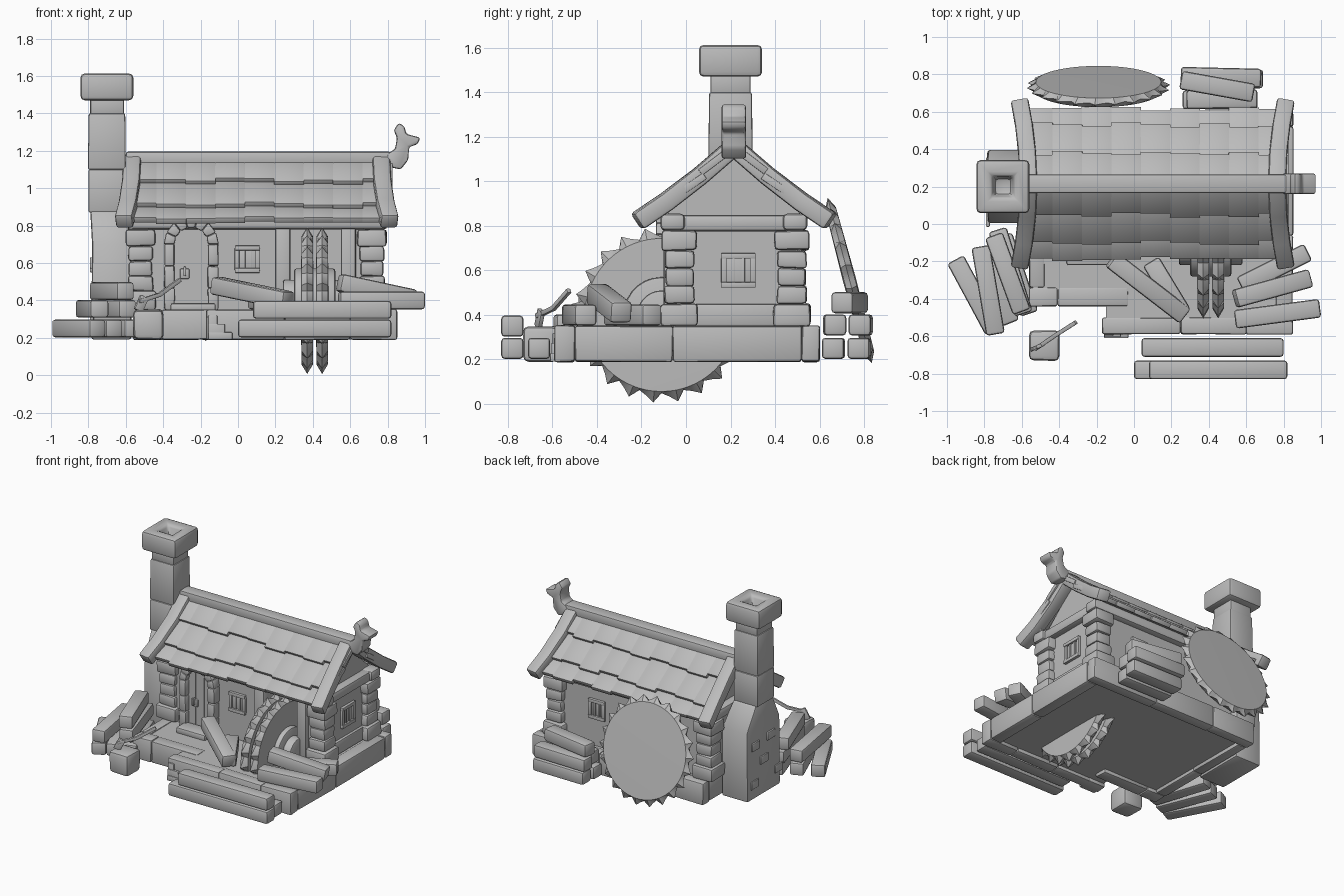
import bpy, bmesh, math, random
from mathutils import Vector, Matrix

random.seed(4)
if "Cube" in bpy.data.objects:
    bpy.data.objects.remove(bpy.data.objects["Cube"])

clay = bpy.data.materials.new("plain_grey")
clay.use_nodes = True
GREY = (0.5, 0.5, 0.5, 1)
clay.diffuse_color = GREY
clay.node_tree.nodes["Principled BSDF"].inputs["Base Color"].default_value = GREY
parts = []


def finish(name, bm, bevel=0.0):
    """Soften the edges, centre the origin and link the part."""
    bmesh.ops.recalc_face_normals(bm, faces=bm.faces)
    if bevel:
        edges = [e for e in bm.edges if e.calc_face_angle(0) > 0.5]
        bmesh.ops.bevel(bm, geom=edges, offset=bevel, segments=2, profile=0.5,
                        affect='EDGES', clamp_overlap=True)
    mid = sum((v.co for v in bm.verts), Vector()) / len(bm.verts)
    bmesh.ops.translate(bm, verts=bm.verts, vec=-mid)
    mesh = bpy.data.meshes.new(name)
    bm.to_mesh(mesh)
    bm.free()
    mesh.materials.append(clay)
    ob = bpy.data.objects.new(name, mesh)
    ob.location = mid
    bpy.context.collection.objects.link(ob)
    parts.append(ob)
    return ob


def block(name, x, y, z, bevel=0.015, jitter=0.0):
    """Box from three (low, high) ranges, optionally a little uneven."""
    bm = bmesh.new()
    bmesh.ops.create_cube(bm, size=1)
    for v in bm.verts:
        v.co = Vector([r[0] if c < 0 else r[1] for c, r in zip(v.co, (x, y, z))])
        v.co += Vector([random.uniform(-jitter, jitter) for _ in range(3)])
    return finish(name, bm, bevel)


def beam(name, points, w, h, bevel=0.015):
    """Rectangular timber swept along a path."""
    pts = [Vector(p) for p in points]
    bm, rings = bmesh.new(), []
    for i, p in enumerate(pts):
        d = (pts[min(i + 1, len(pts) - 1)] - pts[max(i - 1, 0)]).normalized()
        side = d.cross(Vector((0, 0, 1))).normalized()
        up = side.cross(d)
        rings.append([bm.verts.new(p + side * a * w / 2 + up * b * h / 2)
                      for a, b in ((-1, -1), (1, -1), (1, 1), (-1, 1))])
    for r, s in zip(rings, rings[1:]):
        for k in range(4):
            bm.faces.new((r[k], r[k - 1], s[k - 1], s[k]))
    bm.faces.new(rings[0])
    bm.faces.new(rings[-1])
    return finish(name, bm, bevel)


def prism(name, outline, axis, low, high, bevel=0.0):
    """Extrude a flat outline along x, y or z."""
    bm = bmesh.new()
    def place(p, t):
        c = list(p)
        c.insert(axis, t)
        return c
    face = bm.faces.new([bm.verts.new(place(p, low)) for p in outline])
    out = bmesh.ops.extrude_face_region(bm, geom=[face])
    move = Vector((0, 0, 0))
    move[axis] = high - low
    bmesh.ops.translate(bm, vec=move,
                        verts=[g for g in out["geom"] if isinstance(g, bmesh.types.BMVert)])
    return finish(name, bm, bevel)


def saw_blade(name, centre, radius, rot, thick=0.06, teeth=22):
    """Toothed disc, thick in the middle and sharp at the rim."""
    bm = bmesh.new()
    n = teeth * 3
    rim, faces = [], ([], [])
    for i in range(n):
        a = math.tau * i / n
        r = radius * (0.89, 0.93, 1.0)[i % 3]
        rim.append(bm.verts.new((r * math.cos(a), r * math.sin(a), 0)))
        for ring, s in zip(faces, (-1, 1)):
            q = radius * 0.87
            ring.append(bm.verts.new((q * math.cos(a), q * math.sin(a), s * thick / 2)))
    for ring, s in zip(faces, (-1, 1)):
        hub = bm.verts.new((0, 0, s * thick * 0.6))
        for i in range(n):
            bm.faces.new((ring[i - 1], ring[i], hub))
            bm.faces.new((rim[i - 1], rim[i], ring[i], ring[i - 1]))
    bmesh.ops.transform(bm, matrix=Matrix.Translation(centre) @ rot, verts=bm.verts)
    return finish(name, bm)


def hub(name, x0, x1, radius):
    ring = [(-0.11 + radius * math.cos(math.tau * i / 28),
             0.4 + radius * math.sin(math.tau * i / 28)) for i in range(28)]
    prism(name, ring, 0, x0, x1, 0.012)


# Stone platform: floor slab with a rim of stones
prism("floor_slab", [(-.54, -.41), (-.15, -.41), (-.15, -.55), (.82, -.55),
                     (.82, .57), (-.54, .57)], 2, .215, .345)
def stone_row(name, cuts, fixed, along_x):
    for a, b in zip(cuts, cuts[1:]):
        x, y = ((a, b), fixed) if along_x else (fixed, (a, b))
        block(name, x, y, (.19, .352), .012, .003)
stone_row("front_stone", (-.56, -.41, -.03), (-.44, -.34), True)
stone_row("front_step_stone", (-.17, .25, .6, .85), (-.59, -.5), True)
stone_row("back_stone", (-.56, -.2, .3, .85), (.52, .6), True)
stone_row("right_stone", (-.5, -.06, .52), (.76, .85), False)
stone_row("left_stone", (-.34, .05, .52), (-.56, -.48), False)
for i in range(3):
    block("stair_step", (-.16, -.11 + i * .04), (-.6 - i * .005, -.5),
          (.19, .32 - i * .045), .006)

# House walls, with a bay left open for the saw
block("left_wall", (-.55, .28), (-.07, .5), (.34, .85), 0)
block("right_wall", (.56, .735), (-.07, .5), (.34, .85), 0)
block("bay_wall", (.28, .56), (.2, .5), (.34, .85), 0)
for x in (.24, .59):
    block("bay_post", (x - .04, x + .04), (-.1, 0), (.35, .82), .012)
prism("gable", [(-.1, .84), (.53, .84), (.215, 1.12)], 0, -.53, .72)
block("right_sill", (.72, .755), (.02, .42), (.35, .45), .01)

# Stacked corner pillars
levels = (.35, .45, .53, .61, .69, .78)
for cx in (-.52, .715):
    for cy in (-.03, .475):
        for i, (lo, hi) in enumerate(zip(levels, levels[1:])):
            r = (.083, .067, .063, .066, .079)[i]
            block("pillar_stone", (cx - r, cx + r), (cy - r, cy + r),
                  (lo, hi), .016, .004)

# Wall-top beams
for y in (-.06, .49):
    block("long_beam", (-.58, .8), (y - .055, y + .055), (.78, .855), .02)
for x in (-.53, .72):
    block("end_beam", (x - .06, x + .06), (-.11, .54), (.775, .85), .02)

# Windows: pane, surround and bars, on a wall facing the given direction
def window(pos, w, h, angle):
    turn = Matrix.Translation(pos) @ Matrix.Rotation(angle, 4, 'Z')
    bars = [(0, 0, w, h, .004)]
    bars += [(0, s * h / 2, w * 1.2, .025, .02) for s in (-1, 1)]
    bars += [(s * w / 2, 0, .025, h, .016) for s in (-1, 1)]
    bars += [(s * w / 6, 0, .015, h, .012) for s in (-1, 1)]
    for x, z, a, b, depth in bars:
        ob = block("window_bar", (x - a / 2, x + a / 2), (-depth, .01),
                   (z - b / 2, z + b / 2), .003)
        ob.matrix_world = turn @ Matrix.Translation(ob.location)
window((.05, -.07, .62), .11, .12, 0)
window((.735, .235, .6), .13, .13, math.pi / 2)
window((.38, .5, .62), .11, .12, math.pi)

# Arched door with stone surround
DX, DZ = -.25, .7
arch = [(DX + .1 * math.cos(math.pi * i / 12), DZ + .1 * math.sin(math.pi * i / 12))
        for i in range(13)]
prism("door", arch + [(DX - .1, .35), (DX + .1, .35)], 1, -.095, -.06)
for i in range(7):
    a, b = math.pi * i / 7, math.pi * (i + 1) / 7
    prism("arch_stone", [(DX + r * math.cos(t), DZ + r * math.sin(t)) for r, t in
                         ((.09, a), (.148, a), (.148, b), (.09, b))], 1, -.135, -.06, .01)
for s in (-1, 1):
    for i in range(3):
        x = DX + s * .117
        z = .35 + i * .117
        block("jamb_stone", (x - .028, x + .028), (-.135, -.06), (z, z + .117), .01, .003)
for s in (-1, 1):
    block("door_groove_strip", (DX + s * .035 - .004, DX + s * .035 + .004),
          (-.1, -.09), (.36, .77), 0)
block("door_lock", (-.31, -.26), (-.11, -.09), (.515, .57), .006)
block("door_handle", (-.292, -.278), (-.125, -.1), (.53, .58), .004)
block("door_step", (-.36, -.12), (-.22, -.1), (.34, .385), .01)

# Roof boards in three overlapping courses on both slopes
def slope(t, side, lift=0.0):
    return .215 + side * .395 * t, 1.15 - .36 * t + .05 * t * t + lift
for side in (-1, 1):
    for n, (t0, t1) in enumerate(((0, .4), (.33, .78), (.7, 1))):
        lift = .012 - .016 * n
        for i in range(9):
            x = -.515 + i * 1.26 / 8
            end = t1 + random.uniform(-.035, .035)
            y0, z0 = slope(t0, side, lift - .008)
            y1, z1 = slope(end, side, lift + .008)
            beam("roof_board", [(x, y0, z0), (x, y1, z1)], .162, .032, .003)

# Barge boards splayed at the eaves, ridge beam and carved finial
for side in (-1, 1):
    for x, out in ((-.565, -1), (.765, 1)):
        path = [(x + out * .045 * t * t, *slope(t * 1.1, side, .005))
                for t in (0, .35, .7, 1)]
        beam("barge_board", path, .095, .085, .015)
block("ridge_beam", (-.6, .82), (.165, .265), (1.12, 1.195), .012)
prism("ridge_finial", [(.78, 1.12), (.87, 1.1), (.91, 1.15), (.915, 1.22), (.96, 1.235),
                       (.975, 1.27), (.9, 1.29), (.89, 1.33), (.86, 1.35), (.832, 1.31),
                       (.85, 1.27), (.84, 1.21), (.8, 1.185)], 0 + 1, .16, .27, .012)

# Chimney: square sections, flared foot and a hollow cap
def square_loft(name, sections, bevel):
    bm, rings = bmesh.new(), []
    for z, x0, x1, ry in sections:
        rings.append([bm.verts.new(c) for c in ((x0, .2 - ry, z), (x1, .2 - ry, z),
                                                (x1, .2 + ry, z), (x0, .2 + ry, z))])
    for r, s in zip(rings, rings[1:]):
        for k in range(4):
            bm.faces.new((r[k - 1], r[k], s[k], s[k - 1]))
    bm.faces.new(rings[0])
    bm.faces.new(rings[-1])
    finish(name, bm, bevel)
square_loft("chimney_foot", [(.19, -.785, -.57, .195), (.7, -.78, -.57, .195),
                             (.88, -.79, -.6, .1)], .015)
square_loft("chimney_shaft_low", [(.87, -.8, -.6, .1), (1.1, -.8, -.6, .1)], .01)
square_loft("chimney_shaft_high", [(1.1, -.803, -.6, .1), (1.4, -.798, -.603, .096)], .01)
square_loft("chimney_neck", [(1.39, -.79, -.61, .09), (1.49, -.79, -.61, .09)], .01)
square_loft("chimney_cap", [(1.47, -.842, -.56, .142), (1.613, -.842, -.56, .142),
                            (1.613, -.76, -.64, .058), (1.53, -.745, -.655, .045)], .022)
for y, z in ((.03, .32), (.2, .45), (.31, .3), (.12, .6), (.3, .58)):
    block("chimney_brick", (-.792, -.77), (y - .045, y + .045), (z - .03, z + .03), .006)

# Twin saw wheel on its hub, and the spare blade leaning at the back
for x in (.37, .45):
    saw_blade("saw_wheel", (x, -.11, .4), .395, Matrix.Rotation(math.pi / 2, 4, 'Y'))
hub("hub_plate", .3, .52, .17)
hub("hub_axle", .24, .58, .11)
saw_blade("spare_blade", (-.19, .735, .555), .385,
          Matrix.Rotation(math.pi / 2 + .26, 4, 'X'), .05)

# Loose timber: (start, end) centre lines
timbers = {
    "front_timber": [((0, -.78, .25), (.82, -.78, .25)), ((.08, -.78, .35), (.82, -.78, .35)),
                     ((.04, -.66, .25), (.8, -.66, .25))],
    "back_timber": [((.26, .665, .25), (.66, .66, .25)), ((.27, .78, .25), (.69, .775, .25)),
                    ((.28, .665, .355), (.66, .67, .355)), ((.25, .79, .355), (.68, .78, .355)),
                    ((.25, .77, .455), (.64, .7, .455))],
    "left_timber": [((-.955, -.19, .25), (-.75, -.57, .25)), ((-.82, -.13, .25), (-.66, -.53, .25)),
                    ((-.7, -.06, .25), (-.56, -.48, .25)), ((-.82, -.12, .355), (-.74, -.59, .355)),
                    ((-.73, -.03, .355), (-.59, -.48, .355)), ((-.75, -.06, .45), (-.6, -.47, .45))],
    "right_timber": [((.54, -.51, .4), (.995, -.45, .4)), ((.57, -.33, .4), (.93, -.15, .4)),
                     ((.54, -.4, .495), (.94, -.29, .41))],
    "middle_timber": [((-.12, -.19, .48), (.27, -.49, .4)), ((.09, -.2, .4), (.26, -.48, .4))],
}
for name, runs in timbers.items():
    for p, q in runs:
        beam(name, [p, q], .1, .095, .016)

# Chopping block with an axe stuck in it
block("chopping_block", (-.56, -.4), (-.73, -.57), (.19, .35), .025, .004)
beam("axe_handle", [(-.53, -.67, .395), (-.42, -.595, .43), (-.31, -.525, .51)], .022, .022, .004)
beam("axe_head", [(-.535, -.665, .345), (-.5, -.65, .42)], .02, .05, .004)

# Smooth shading with crisp corners
bpy.ops.object.select_all(action='DESELECT')
for ob in parts:
    ob.select_set(True)
bpy.context.view_layer.objects.active = parts[0]
bpy.ops.object.shade_smooth_by_angle(angle=math.radians(35))
